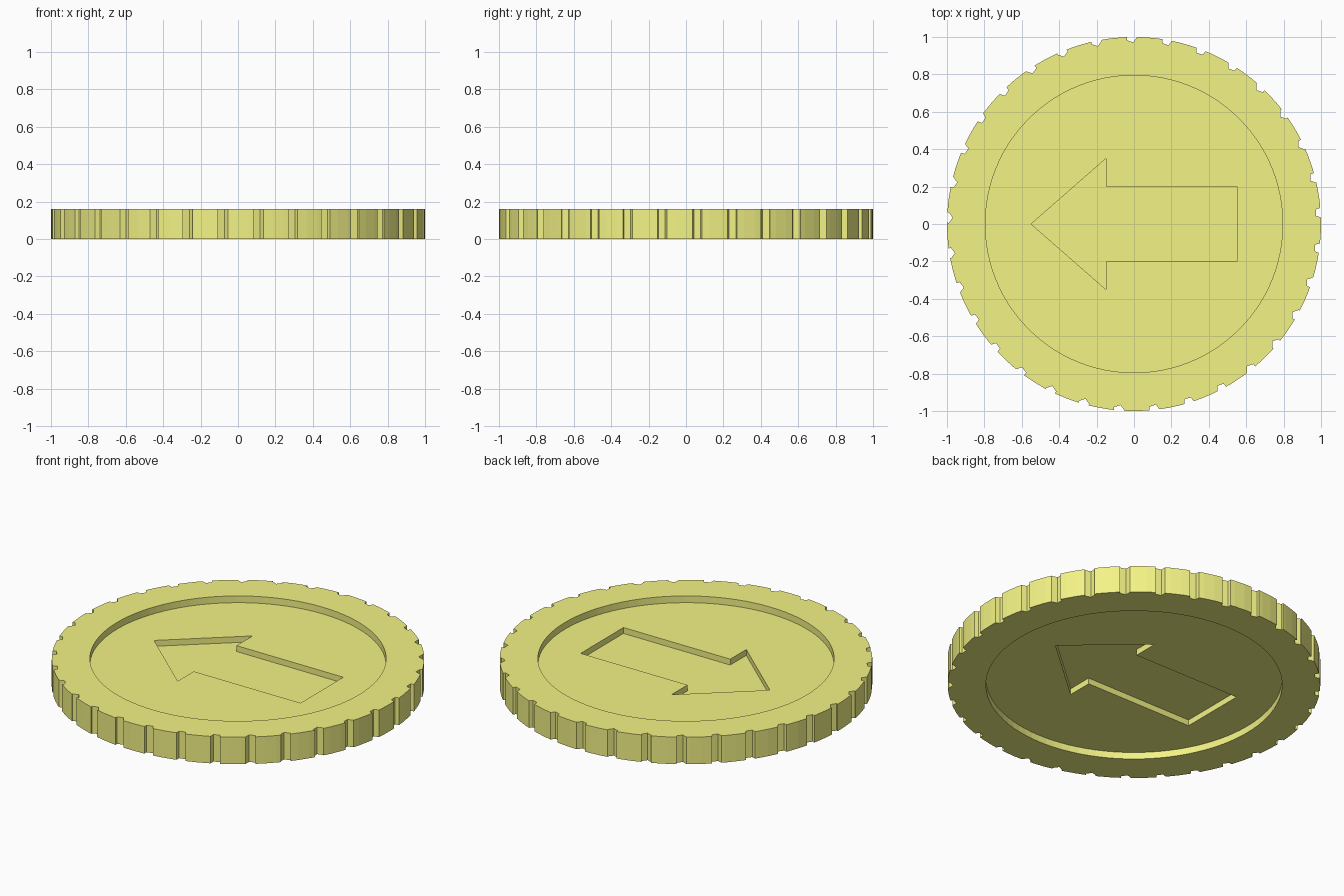
import bpy
import bmesh
from math import cos, sin, pi, radians

if "Cube" in bpy.data.objects:
    bpy.data.objects.remove(bpy.data.objects["Cube"])

THICK = 0.16
RECESS = 0.04      # depth of the round recess on each side
ARROW = 0.035      # further depth of the arrow below the recess
NOTCHES = 33


def ring(n, r, cx=0.0, cy=0.0):
    return [(cx + r * cos(2 * pi * i / n), cy + r * sin(2 * pi * i / n)) for i in range(n)]


def prisms(name, outlines):
    """One object made of extruded outlines, each (points, z0, z1)."""
    bm = bmesh.new()
    for pts, z0, z1 in outlines:
        low = [bm.verts.new((x, y, z0)) for x, y in pts]
        top = [bm.verts.new((x, y, z1)) for x, y in pts]
        bm.faces.new(low[::-1])
        bm.faces.new(top)
        for i in range(len(pts)):
            j = (i + 1) % len(pts)
            bm.faces.new((low[i], low[j], top[j], top[i]))
    bmesh.ops.recalc_face_normals(bm, faces=bm.faces)
    mesh = bpy.data.meshes.new(name)
    bm.to_mesh(mesh)
    bm.free()
    obj = bpy.data.objects.new(name, mesh)
    bpy.context.collection.objects.link(obj)
    return obj


def cut(target, cutter):
    cutter.hide_render = True
    mod = target.modifiers.new(cutter.name, 'BOOLEAN')
    mod.operation = 'DIFFERENCE'
    mod.solver = 'EXACT'
    mod.object = cutter
    bpy.context.view_layer.objects.active = target
    bpy.ops.object.modifier_apply(modifier=mod.name)
    bpy.data.objects.remove(cutter)


# Coin body
coin = prisms("coin", [(ring(100, 1.0), 0, THICK)])

# Edge notches: small pentagons that all keep the same orientation
angles = [radians(3.5) + 2 * pi * i / NOTCHES for i in range(NOTCHES)]
cut(coin, prisms("notch_cutter", [
    (ring(5, 0.03, cos(a), sin(a)), -0.1, THICK + 0.1) for a in angles]))

# Round recess on both faces
cut(coin, prisms("recess_cutter", [
    (ring(100, 0.795), THICK - RECESS, THICK + 0.1),
    (ring(100, 0.795), -0.1, RECESS)]))

# Sunken arrows: pointing -x on top, +x underneath
arrow = [(-0.55, 0), (-0.15, -0.35), (-0.15, -0.2), (0.55, -0.2),
         (0.55, 0.2), (-0.15, 0.2), (-0.15, 0.35)]
flipped = [(-x, -y) for x, y in arrow]
depth = RECESS + ARROW
cut(coin, prisms("arrow_cutter", [
    (arrow, THICK - depth, THICK + 0.1),
    (flipped, -0.1, depth)]))

# Yellow material
mat = bpy.data.materials.new("yellow")
mat.diffuse_color = (0.9, 0.9, 0.24, 1)
mat.use_nodes = True
mat.node_tree.nodes["Principled BSDF"].inputs["Base Color"].default_value = mat.diffuse_color
coin.data.materials.clear()
coin.data.materials.append(mat)
for p in coin.data.polygons:
    p.material_index = 0
